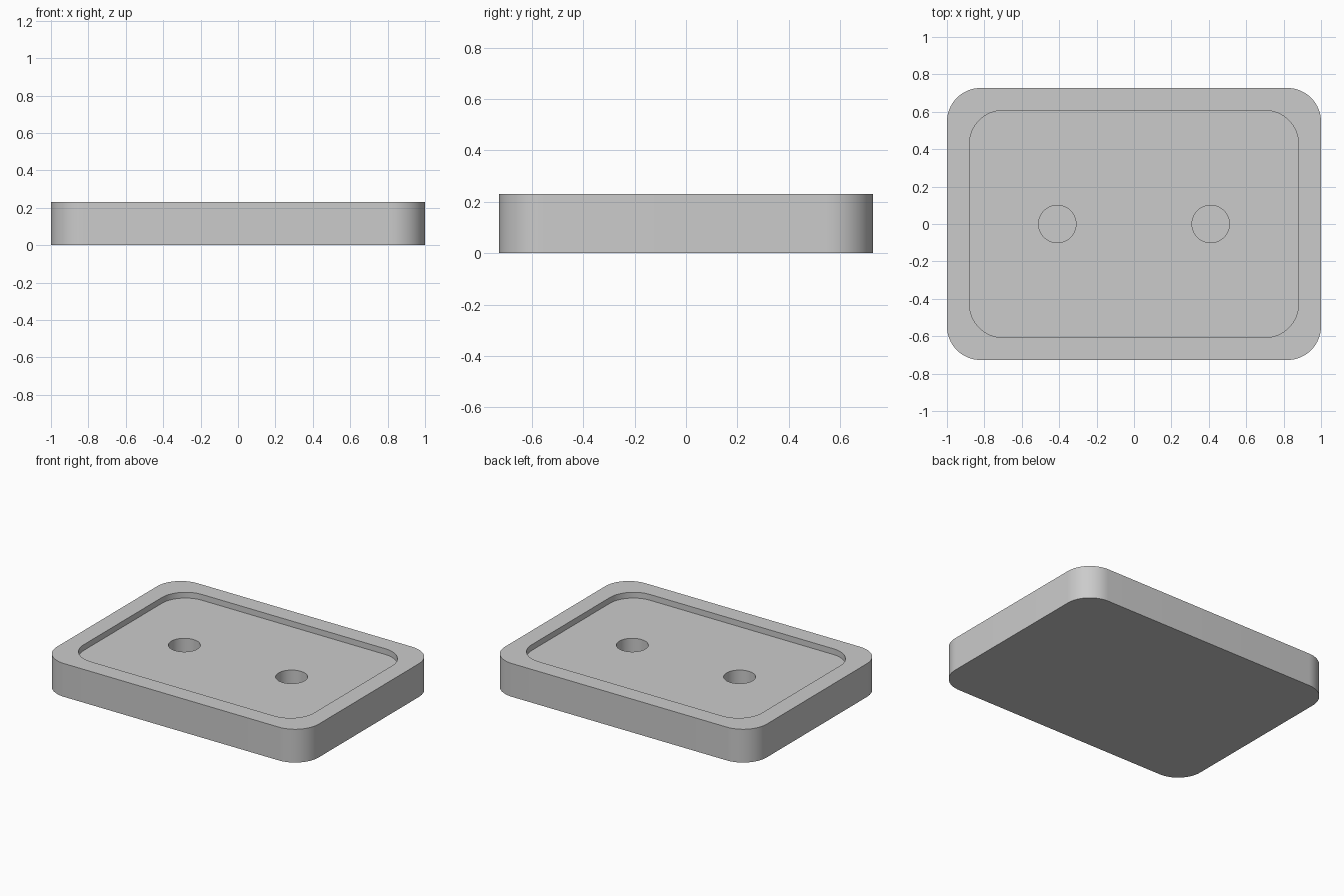
import bpy
import bmesh
from math import cos, sin, pi, radians

HEIGHT = 0.23
FLOOR = 0.19        # level of the recessed floor
HOLE_BOTTOM = 0.05

cube = bpy.data.objects.get("Cube")
if cube:
    bpy.data.objects.remove(cube, do_unlink=True)

# Single matte grey
grey = bpy.data.materials.new("light grey")
grey.use_nodes = True
colour = (0.6, 0.6, 0.6, 1)
grey.diffuse_color = colour
grey.node_tree.nodes["Principled BSDF"].inputs["Base Color"].default_value = colour


def rounded_outline(half_x, half_y, radius, steps=16):
    """Counter-clockwise outline of a rectangle with rounded corners."""
    points = []
    for corner, (sx, sy) in enumerate([(1, 1), (-1, 1), (-1, -1), (1, -1)]):
        for i in range(steps + 1):
            a = (corner + i / steps) * pi / 2
            points.append((sx * (half_x - radius) + radius * cos(a),
                           sy * (half_y - radius) + radius * sin(a)))
    return points


def circle_outline(cx, radius, steps=64):
    return [(cx + radius * cos(2 * pi * i / steps),
             radius * sin(2 * pi * i / steps)) for i in range(steps)]


def prism(name, outline, z0, z1):
    """Extrude an outline from z0 up to z1."""
    bm = bmesh.new()
    base = bm.faces.new([bm.verts.new((x, y, z0)) for x, y in outline])
    top = bmesh.ops.extrude_face_region(bm, geom=[base], use_keep_orig=True)
    bmesh.ops.translate(bm, vec=(0, 0, z1 - z0),
                        verts=[g for g in top["geom"] if isinstance(g, bmesh.types.BMVert)])
    bmesh.ops.recalc_face_normals(bm, faces=bm.faces)
    mesh = bpy.data.meshes.new(name)
    bm.to_mesh(mesh)
    bm.free()
    mesh.materials.append(grey)
    obj = bpy.data.objects.new(name, mesh)
    bpy.context.collection.objects.link(obj)
    return obj


# Tray body
tray = prism("tray", rounded_outline(1.0, 0.727, 0.18), 0, HEIGHT)

# Recess and two blind holes
cutters = [prism("recess_cutter", rounded_outline(0.88, 0.607, 0.18), FLOOR, HEIGHT + 0.1)]
for side, x in (("left", 0.41), ("right", -0.41)):
    cutters.append(prism(side + "_hole_cutter", circle_outline(x, 0.1),
                         HOLE_BOTTOM, HEIGHT + 0.05))

bpy.ops.object.select_all(action='DESELECT')
tray.select_set(True)
bpy.context.view_layer.objects.active = tray
for cutter in cutters:
    cutter.hide_render = True
    cut = tray.modifiers.new(cutter.name, 'BOOLEAN')
    cut.operation = 'DIFFERENCE'
    cut.solver = 'EXACT'
    cut.object = cutter
    bpy.ops.object.modifier_apply(modifier=cut.name)
    bpy.data.objects.remove(cutter, do_unlink=True)

bpy.ops.object.shade_smooth_by_angle(angle=radians(30))
